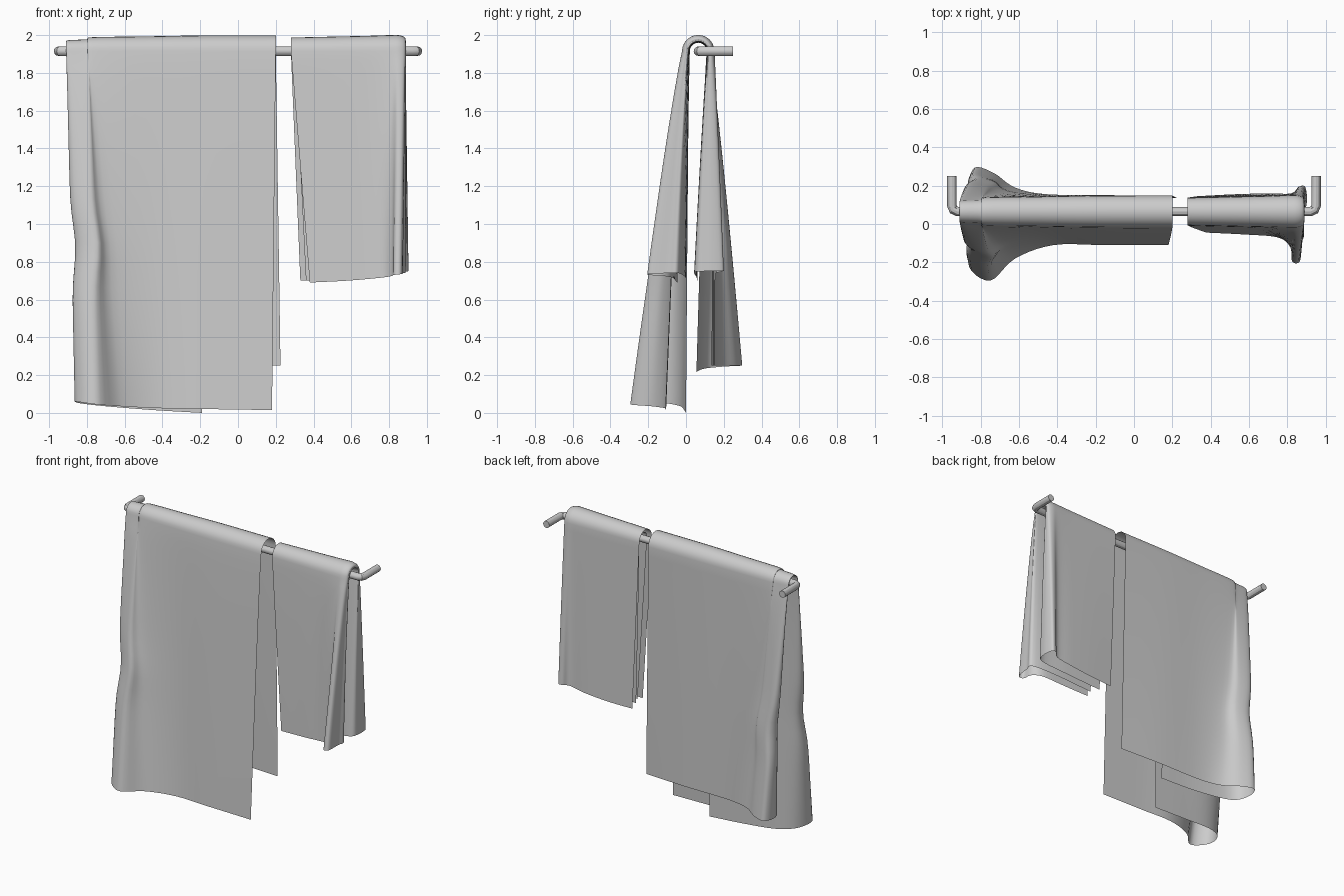
import bpy, math

if "Cube" in bpy.data.objects:
    bpy.data.objects.remove(bpy.data.objects["Cube"])

BAR_Y, BAR_Z = 0.065, 1.915


def smooth_path(pts, n):
    """Catmull-Rom samples, n steps per control segment."""
    pts = [tuple(2 * a - b for a, b in zip(pts[0], pts[1]))] + pts + \
          [tuple(2 * a - b for a, b in zip(pts[-1], pts[-2]))]
    out = []
    for i in range(1, len(pts) - 2):
        for k in range(n):
            t = k / n
            out.append(tuple(
                0.5 * (2 * b + (c - a) * t + (2 * a - 5 * b + 4 * c - d) * t * t
                       + (3 * b - a - 3 * c + d) * t ** 3)
                for a, b, c, d in zip(*pts[i - 1:i + 3])))
    out.append(pts[-2])
    return out


def towel(name, top, front, back, pinch=0.0, rows=24, arch=12):
    """Folded cloth: top is (x, radius) over the bar, hems are (x, y, z)."""
    top, front, back = (smooth_path(p, 5) for p in (top, front, back))
    n = len(top)

    def hang(hem, side, t):
        row = []
        e = t ** 0.85
        for i, ((x, r), (hx, hy, hz)) in enumerate(zip(top, hem)):
            y0 = BAR_Y + side * r
            fold = math.sin(math.pi * i / (n - 1)) ** 6
            z = BAR_Z + (hz - BAR_Z) * t
            nip = pinch * fold * math.exp(-((z - 0.88) / 0.16) ** 2)
            row.append((x + (hx - x) * t + nip, y0 + (hy - y0) * e, z))
        return row

    grid = [hang(front, -1, 1 - k / rows) for k in range(rows)]
    for k in range(arch + 1):
        a = math.pi * k / arch
        grid.append([(x, BAR_Y - r * math.cos(a), BAR_Z + r * math.sin(a)) for x, r in top])
    grid += [hang(back, 1, (k + 1) / rows) for k in range(rows)]

    verts = [v for row in grid for v in row]
    faces = [(j * n + i, j * n + i + 1, (j + 1) * n + i + 1, (j + 1) * n + i)
             for j in range(len(grid) - 1) for i in range(n - 1)]
    me = bpy.data.meshes.new(name)
    me.from_pydata(verts, [], faces)
    me.polygons.foreach_set("use_smooth", [True] * len(faces))
    ob = bpy.data.objects.new(name, me)
    bpy.context.collection.objects.link(ob)
    return ob


# Towel rail with both ends bent back to the wall
half = [(0.95, 0.25), (0.95, 0.095), (0.942, 0.074), (0.92, BAR_Y)]
path = [(-x, y) for x, y in half] + half[::-1]
cu = bpy.data.curves.new("towel_rail", 'CURVE')
cu.dimensions = '3D'
cu.bevel_depth = 0.025
cu.bevel_resolution = 4
cu.use_fill_caps = True
sp = cu.splines.new('POLY')
sp.points.add(len(path) - 1)
for p, (x, y) in zip(sp.points, path):
    p.co = (x, y, BAR_Z, 1)
rail = bpy.data.objects.new("towel_rail", cu)
bpy.context.collection.objects.link(rail)
bpy.context.view_layer.objects.active = rail
rail.select_set(True)
bpy.ops.object.convert(target='MESH')
bpy.ops.object.shade_smooth_by_angle()

# Long towel, folded in half lengthwise with the fold on the left
towel("large_towel",
      top=[(0.20, 0.084), (-0.2, 0.083), (-0.5, 0.078), (-0.77, 0.074), (-0.80, 0.063),
           (-0.895, 0.058), (-0.89, 0.05), (-0.7, 0.048), (-0.45, 0.048), (-0.2, 0.048)],
      front=[(0.18, -0.11, 0.015), (-0.15, -0.11, 0.02), (-0.42, -0.11, 0.025),
             (-0.62, -0.18, 0.035), (-0.75, -0.295, 0.045), (-0.86, -0.225, 0.06),
             (-0.83, -0.10, 0.05), (-0.7, -0.03, 0.035), (-0.45, -0.01, 0.015),
             (-0.19, 0.0, 0.0)],
      back=[(0.225, 0.135, 0.25), (-0.1, 0.15, 0.25), (-0.45, 0.155, 0.25),
            (-0.62, 0.19, 0.25), (-0.73, 0.265, 0.25), (-0.83, 0.295, 0.25),
            (-0.855, 0.2, 0.245), (-0.78, 0.10, 0.235), (-0.5, 0.06, 0.22),
            (-0.2, 0.055, 0.21)],
      pinch=0.03)

# Short towel, folded with the fold on the right curling outwards
towel("small_towel",
      top=[(0.28, 0.072), (0.5, 0.077), (0.68, 0.081), (0.80, 0.085), (0.85, 0.085),
           (0.88, 0.075), (0.885, 0.06), (0.86, 0.05), (0.6, 0.045), (0.30, 0.045)],
      front=[(0.38, -0.045, 0.69), (0.58, -0.055, 0.70), (0.75, -0.07, 0.715),
             (0.815, -0.12, 0.725), (0.825, -0.195, 0.73), (0.865, -0.195, 0.735),
             (0.875, -0.10, 0.74), (0.875, -0.04, 0.74), (0.7, -0.005, 0.72),
             (0.39, 0.0, 0.70)],
      back=[(0.33, 0.145, 0.70), (0.52, 0.155, 0.705), (0.70, 0.16, 0.72),
            (0.82, 0.16, 0.74), (0.86, 0.195, 0.75), (0.895, 0.19, 0.75),
            (0.90, 0.10, 0.75), (0.86, 0.045, 0.745), (0.65, 0.055, 0.72),
            (0.36, 0.06, 0.70)])
